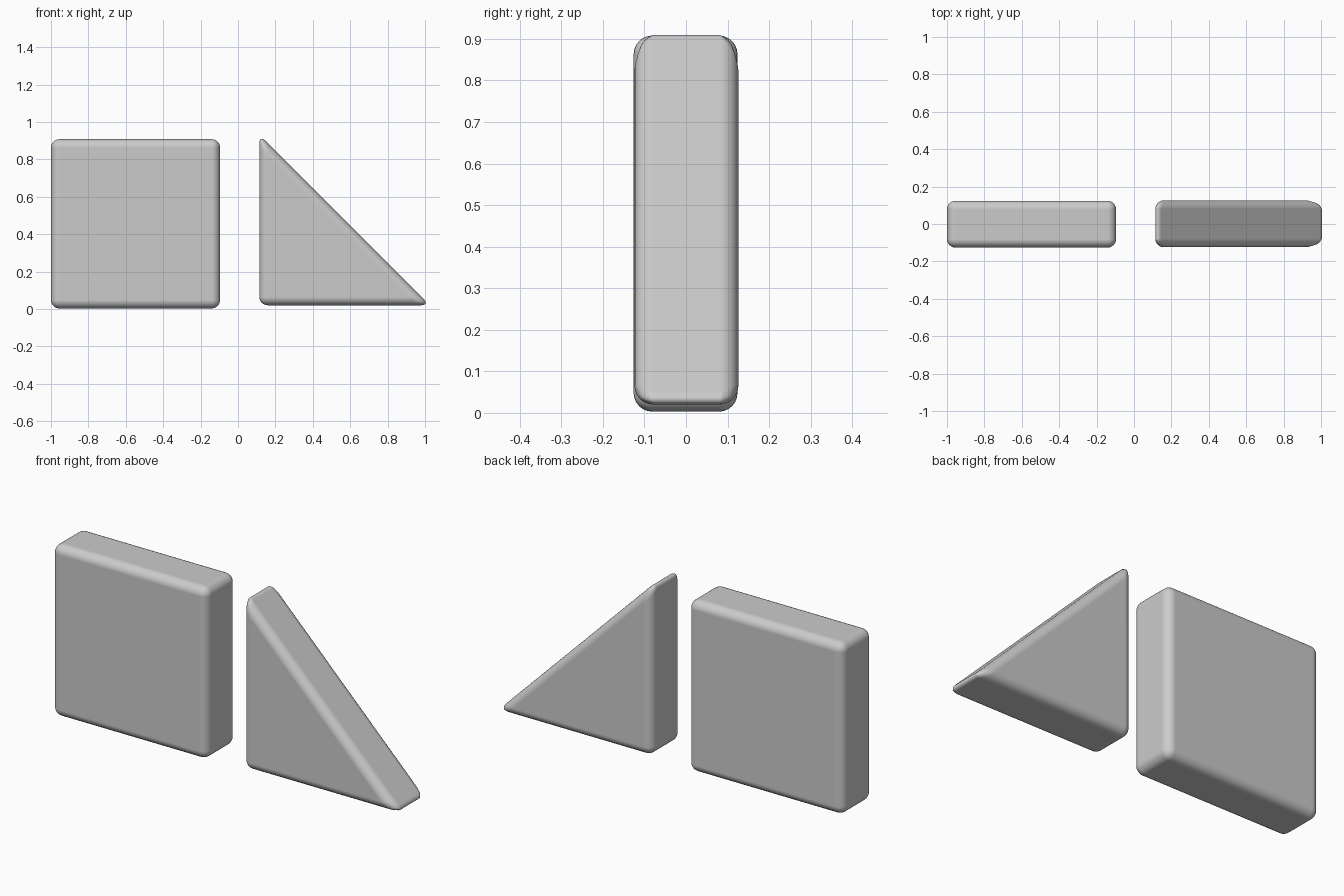
import bpy

if "Cube" in bpy.data.objects:
    bpy.data.objects.remove(bpy.data.objects["Cube"])


def rounded_slab(name, profile, y_front, y_back, radius):
    """Extrude an x-z profile (counter-clockwise from the front) and round all edges."""
    n = len(profile)
    verts = [(x, y, z) for y in (y_front, y_back) for x, z in profile]
    faces = [tuple(range(n)), tuple(reversed(range(n, 2 * n)))]
    faces += [(i, i + n, (i + 1) % n + n, (i + 1) % n) for i in range(n)]
    mesh = bpy.data.meshes.new(name)
    mesh.from_pydata(verts, [], faces)
    mesh.shade_smooth()
    obj = bpy.data.objects.new(name, mesh)
    bpy.context.collection.objects.link(obj)
    bevel = obj.modifiers.new("rounded_edges", "BEVEL")
    bevel.width = radius
    bevel.segments = 6
    bevel.limit_method = "NONE"
    bevel.use_clamp_overlap = False
    bevel.harden_normals = True
    return obj


# Square block on the left
rounded_slab("square_block",
             [(-1.0, 0.003), (-0.096, 0.003), (-0.096, 0.908), (-1.0, 0.908)],
             -0.126, 0.124, 0.045)

# Right-angled triangular block on the right; sharp tips are trimmed by the rounding
rounded_slab("triangle_block",
             [(0.114, 0.02), (1.026, 0.02), (0.114, 0.932)],
             -0.124, 0.126, 0.045)
